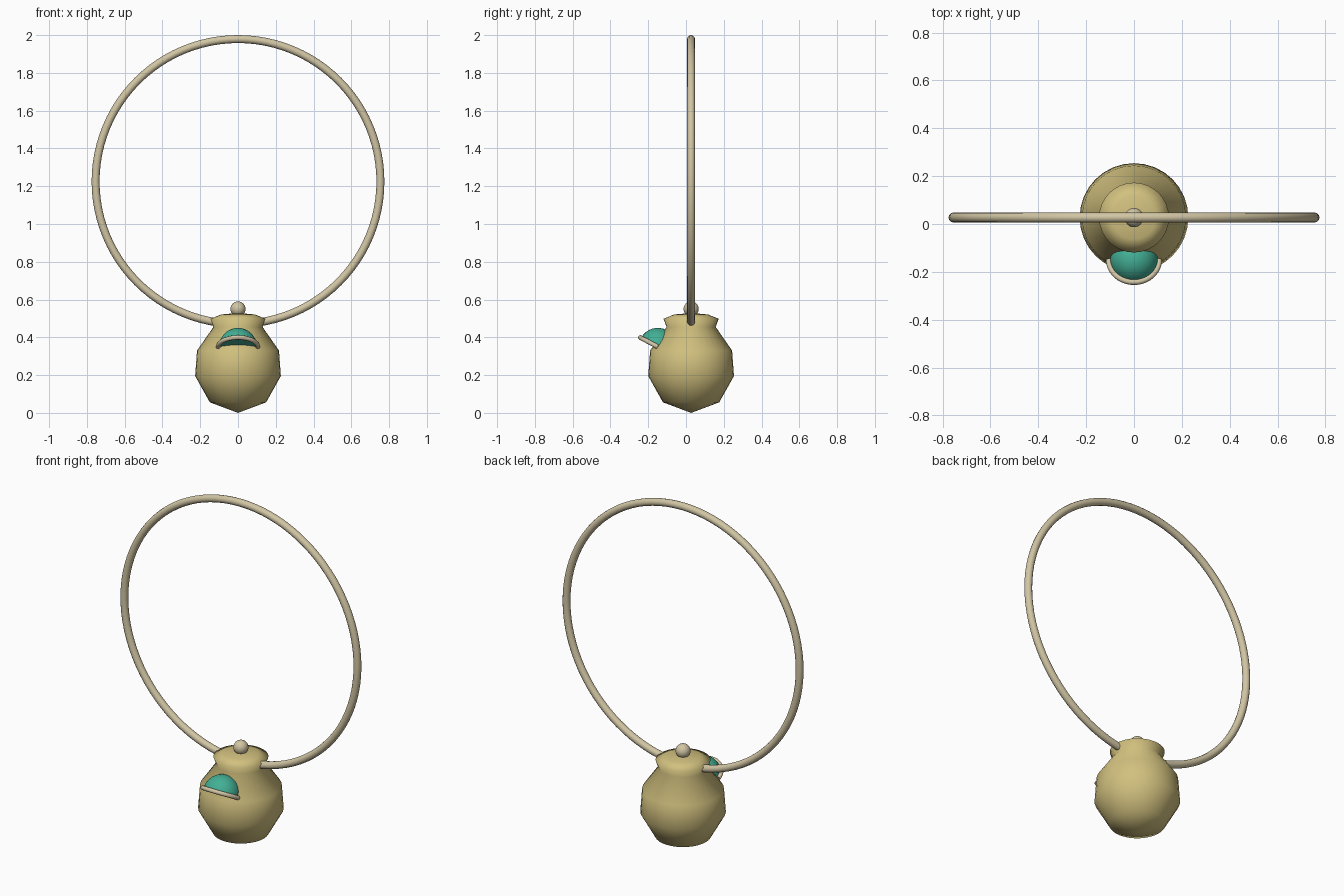
import bpy, bmesh, math
from mathutils import Matrix, Vector

if "Cube" in bpy.data.objects:
    bpy.data.objects.remove(bpy.data.objects["Cube"])

CY = 0.027  # depth of the pot's axis


def material(name, rgb):
    m = bpy.data.materials.new(name)
    m.diffuse_color = (*rgb, 1)
    m.use_nodes = True
    m.node_tree.nodes["Principled BSDF"].inputs["Base Color"].default_value = m.diffuse_color
    return m


CLAY = material("yellow clay", (0.64, 0.53, 0.21))
CREAM = material("cream", (0.64, 0.56, 0.37))
TEAL = material("teal", (0.055, 0.43, 0.30))


def finish(name, bm, mat, angle=180):
    bmesh.ops.recalc_face_normals(bm, faces=bm.faces)
    me = bpy.data.meshes.new(name)
    bm.to_mesh(me)
    bm.free()
    ob = bpy.data.objects.new(name, me)
    bpy.context.collection.objects.link(ob)
    me.materials.append(mat)
    bpy.ops.object.select_all(action='DESELECT')
    ob.select_set(True)
    bpy.context.view_layer.objects.active = ob
    bpy.ops.object.shade_smooth_by_angle(angle=math.radians(angle))
    return ob


def lathe(name, profile, mat, segments=32):
    """Spin (radius, height) points around z."""
    bm = bmesh.new()
    vs = [bm.verts.new((r, 0, z)) for r, z in profile]
    es = [bm.edges.new(p) for p in zip(vs, vs[1:])]
    bmesh.ops.spin(bm, geom=vs + es, axis=(0, 0, 1), cent=(0, 0, 0),
                   angle=2 * math.pi, steps=segments, use_duplicate=False)
    bmesh.ops.remove_doubles(bm, verts=bm.verts, dist=1e-4)
    return finish(name, bm, mat)


def tube_arc(name, major, minor, start, sweep, steps, mat, sides=12):
    """Round tube bent around z, capped when it is not a full ring."""
    bm = bmesh.new()
    full = sweep > 6.28
    rings = []
    for i in range(steps if full else steps + 1):
        a = start + sweep * i / steps
        out = Vector((math.cos(a), math.sin(a), 0))
        rings.append([bm.verts.new(out * (major + minor * math.cos(t)) + Vector((0, 0, minor * math.sin(t))))
                      for t in (2 * math.pi * k / sides for k in range(sides))])
    pairs = list(zip(rings, rings[1:])) + ([(rings[-1], rings[0])] if full else [])
    for a, b in pairs:
        for k in range(sides):
            n = (k + 1) % sides
            bm.faces.new((a[k], a[n], b[n], b[k]))
    if not full:
        bm.faces.new(rings[0])
        bm.faces.new(rings[-1])
    return finish(name, bm, mat, 60)


# Pot with flared lip and shallow lid
pot = lathe("pot", [(0, 0), (0.149, 0.056), (0.227, 0.195), (0.217, 0.33),
                    (0.130, 0.455), (0.146, 0.498), (0.09, 0.521), (0, 0.529)], CLAY)
pot.location.y = CY

# Lid knob
bm = bmesh.new()
bmesh.ops.create_uvsphere(bm, u_segments=24, v_segments=16, radius=0.04)
knob = finish("lid_knob", bm, CREAM)
knob.location = (0, CY, 0.55)

# Large hoop handle
hoop = tube_arc("hoop_handle", 0.754, 0.021, 0, 2 * math.pi, 96, CREAM)
hoop.rotation_euler.x = math.pi / 2
hoop.location = (0, CY, 1.225)

# Tilted dome and the half-ring rim around its front
tilt = Matrix.Translation((0, -0.15, 0.35)) @ Matrix.Rotation(math.radians(-28), 4, 'X')
bm = bmesh.new()
bmesh.ops.create_uvsphere(bm, u_segments=32, v_segments=16, radius=0.1)
bmesh.ops.bisect_plane(bm, geom=bm.verts[:] + bm.edges[:] + bm.faces[:],
                       plane_co=(0, 0, 0), plane_no=(0, 0, 1), clear_inner=True)
bmesh.ops.holes_fill(bm, edges=[e for e in bm.edges if e.is_boundary])
dome = finish("dome", bm, TEAL, 50)
dome.matrix_world = tilt

rim = tube_arc("dome_rim", 0.105, 0.012, math.pi, math.pi, 24, CREAM)
rim.matrix_world = tilt
